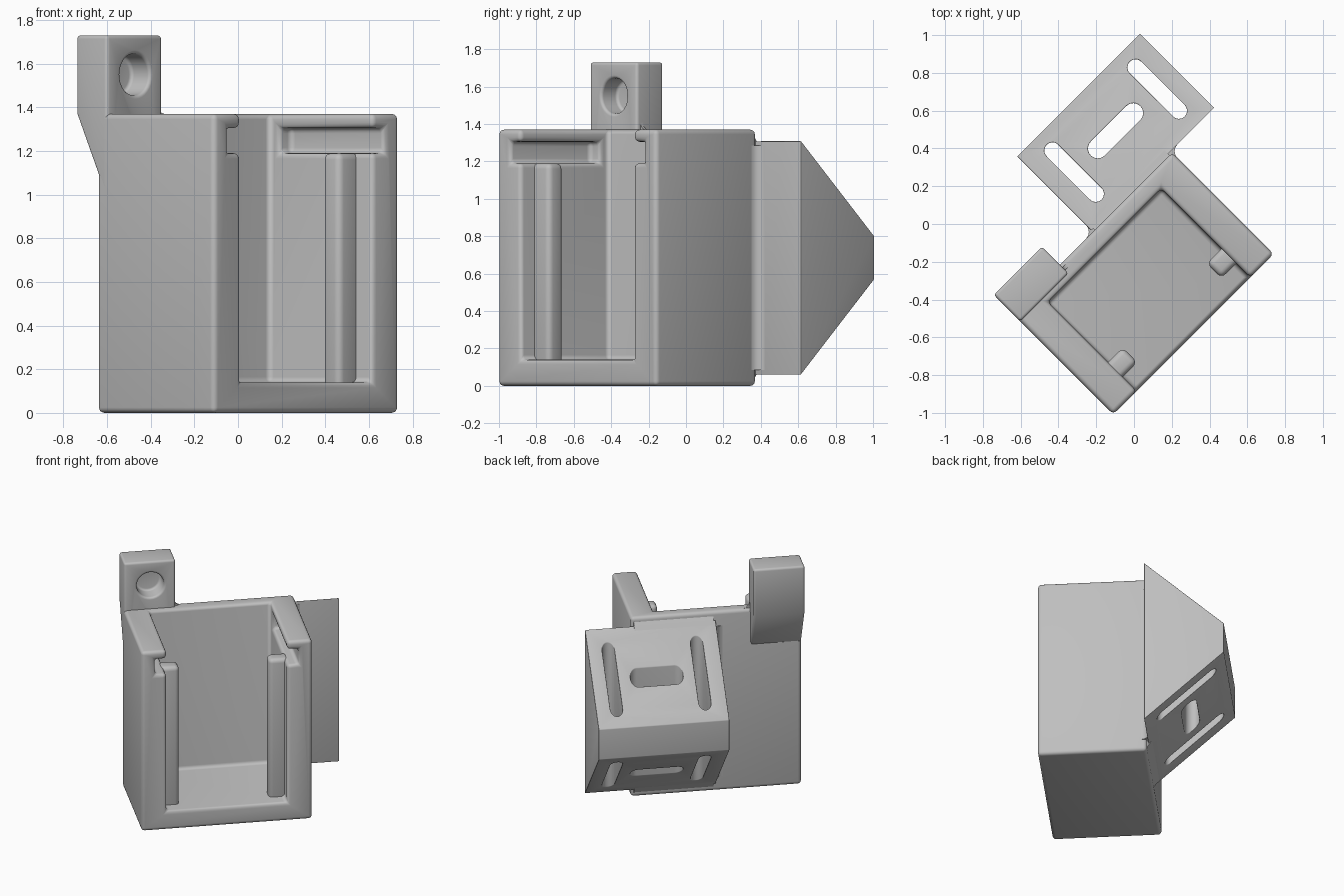
import bpy, bmesh, math

if "Cube" in bpy.data.objects:
    bpy.data.objects.remove(bpy.data.objects["Cube"], do_unlink=True)

grey = bpy.data.materials.new("plain_grey")
grey.use_nodes = True
grey.diffuse_color = (0.52, 0.52, 0.52, 1)
grey.node_tree.nodes["Principled BSDF"].inputs["Base Color"].default_value = (0.52, 0.52, 0.52, 1)

# Everything is modelled square in local axes, then turned about z
TURN = math.radians(45)
HEIGHT = 1.37
CENTRE = -0.19    # middle of the holder's width


def prism(name, points, axis, low, high):
    """Extrude a 2D outline along local axis 0, 1 or 2."""
    bm = bmesh.new()

    def place(p, d):
        co = list(p)
        co.insert(axis, d)
        return bm.verts.new(co)

    face = bm.faces.new([place(p, low) for p in points])
    result = bmesh.ops.extrude_face_region(bm, geom=[face])
    shift = [0, 0, 0]
    shift[axis] = high - low
    moved = [g for g in result["geom"] if isinstance(g, bmesh.types.BMVert)]
    bmesh.ops.translate(bm, verts=moved, vec=shift)
    bmesh.ops.recalc_face_normals(bm, faces=bm.faces)
    mesh = bpy.data.meshes.new(name)
    bm.to_mesh(mesh)
    bm.free()
    mesh.materials.append(grey)
    obj = bpy.data.objects.new(name, mesh)
    obj.rotation_euler.z = TURN
    bpy.context.collection.objects.link(obj)
    return obj


def box(name, x, y, z):
    outline = [(x[0], y[0]), (x[1], y[0]), (x[1], y[1]), (x[0], y[1])]
    return prism(name, outline, 2, z[0], z[1])


def arc(cx, cy, r, start, end, steps=12):
    angles = [math.radians(start + (end - start) * i / steps) for i in range(steps + 1)]
    return [(cx + r * math.cos(a), cy + r * math.sin(a)) for a in angles]


def slot(x, y, half_length, r, along_x):
    """Round-ended cutter running straight up and down."""
    if along_x:
        pts = arc(x + half_length - r, y, r, -90, 90) + arc(x - half_length + r, y, r, 90, 270)
    else:
        pts = arc(x, y + half_length - r, r, 0, 180) + arc(x, y - half_length + r, r, 180, 360)
    return prism("slot_cutter", pts, 2, -0.2, 1.6)


def finish(obj, cutters=(), radius=0.0):
    """Cut, round the edges and smooth."""
    bpy.context.view_layer.update()
    bpy.ops.object.select_all(action="DESELECT")
    obj.select_set(True)
    bpy.context.view_layer.objects.active = obj
    for cutter in cutters:
        cutter.hide_render = True
        mod = obj.modifiers.new("cut", "BOOLEAN")
        mod.operation = "DIFFERENCE"
        mod.solver = "EXACT"
        mod.object = cutter
        bpy.ops.object.modifier_apply(modifier=mod.name)
        bpy.data.objects.remove(cutter, do_unlink=True)
    if radius:
        mod = obj.modifiers.new("round", "BEVEL")
        mod.width = radius
        mod.segments = 4
        mod.limit_method = "ANGLE"
        mod.angle_limit = math.radians(30)
        bpy.ops.object.modifier_apply(modifier=mod.name)
    bpy.ops.object.shade_smooth_by_angle(angle=math.radians(35))


# Open-fronted holder with a sliding-lid groove
body = box("holder_body", (-0.79, 0.41), (-0.635, 0.125), (0, HEIGHT))
cavity = box("cavity_cutter", (-0.615, 0.235), (-0.9, 0.03), (0.14, 1.6))
groove = box("groove_cutter", (-0.695, 0.315), (-0.9, -0.03), (1.19, 1.305))
finish(body, [cavity, groove], 0.025)

# Guide ribs inside both side walls
for name, side in (("left_guide_rib", 1), ("right_guide_rib", -1)):
    ends = sorted((CENTRE + side * 0.315, CENTRE + side * 0.46))
    finish(box(name, ends, (-0.53, -0.42), (0.11, 1.19)), radius=0.03)

# Upright tab with a blind hole and a sloped underside
tab = prism("upright_tab", [(0.06, 1.0), (0.06, 1.73), (0.26, 1.73), (0.26, HEIGHT), (0.09, 1.03)],
            0, -0.79, -0.43)
hole = prism("hole_cutter", arc(-0.605, 1.55, 0.095, 0, 348.75, 31), 1, -0.1, 0.18)
finish(tab, [hole], 0.025)
finish(prism("tab_fillet", arc(-0.39, 1.41, 0.04, 180, 270, 6) + [(-0.39, 1.34), (-0.46, 1.34), (-0.46, 1.41)],
             1, 0.085, 0.105))

# Wedge-shaped strap mount with three slots right through it
mount = prism("strap_mount", [(0.135, 0.06), (0.135, 1.31), (0.69, 0.8), (0.69, 0.57)],
              0, -0.184, 0.735)
slots = [slot(-0.03, 0.418, 0.205, 0.043, False),
         slot(0.592, 0.418, 0.205, 0.043, False),
         slot(0.28, 0.418, 0.185, 0.052, True)]
finish(mount, slots, 0.015)

# Blends between the mount and the holder
upper = [(0.06, 1.36), (0.1, 1.36), (0.125, 1.335), (0.15, 1.3), (0.19, 1.25)]
lower = [(y, HEIGHT - z) for y, z in reversed(upper)]
finish(prism("mount_blend", upper + lower, 0, -0.17, 0.39))
finish(prism("left_mount_fillet", arc(0.46, 0.085, 0.05, 180, 90, 6) + [(0.46, 0.16), (0.38, 0.16), (0.38, 0.085)],
             2, 0.085, 1.285))
finish(prism("right_mount_fillet", arc(-0.234, 0.175, 0.05, 270, 360, 6) + [(-0.16, 0.175), (-0.16, 0.1), (-0.234, 0.1)],
             2, 0.11, 1.26))
